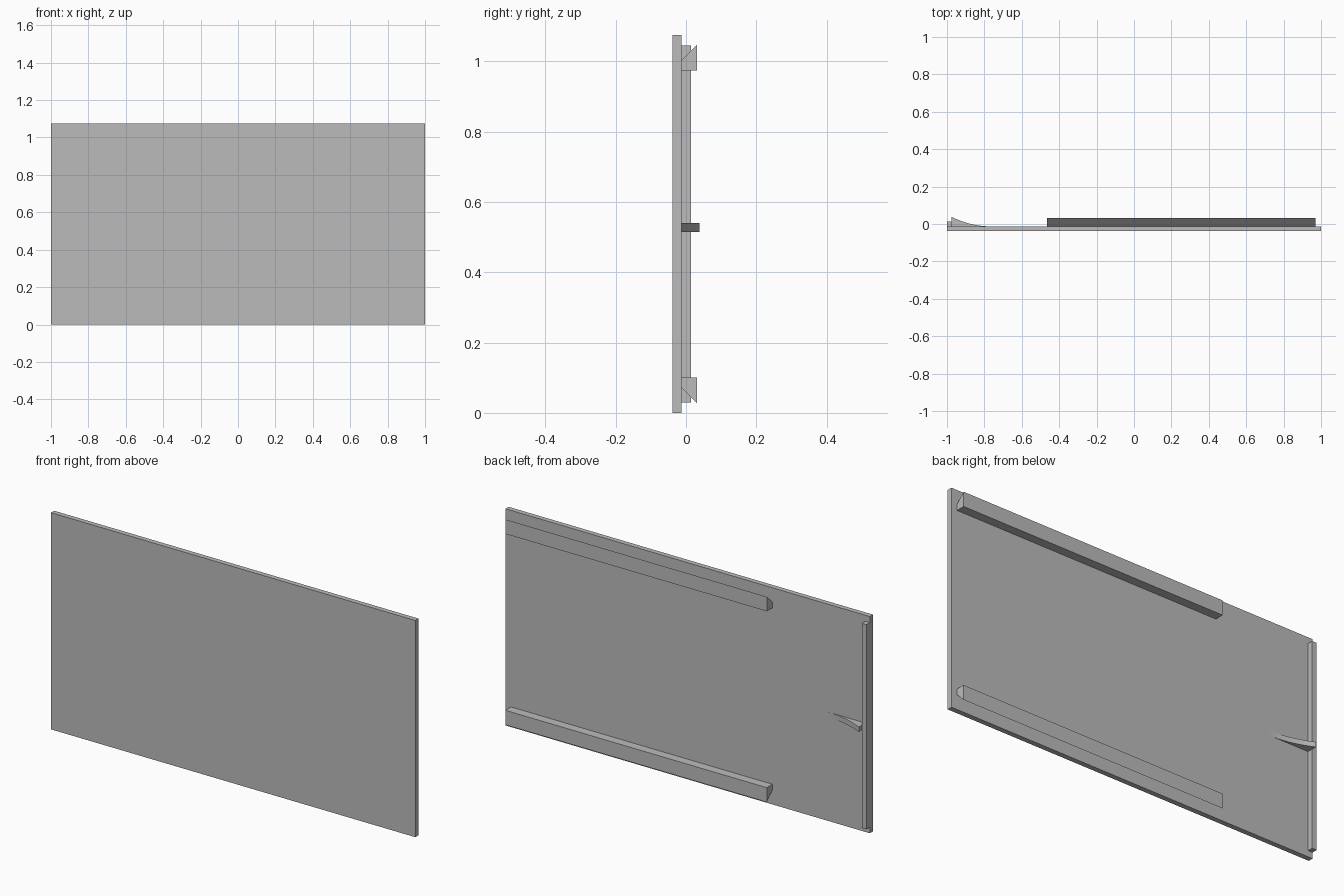
import bpy
import bmesh
from mathutils import Vector

cube = bpy.data.objects.get("Cube")
if cube:
    bpy.data.objects.remove(cube, do_unlink=True)

grey = bpy.data.materials.new("light_grey")
grey.use_nodes = True
colour = (0.5, 0.5, 0.5, 1)
grey.diffuse_color = colour
grey.node_tree.nodes["Principled BSDF"].inputs["Base Color"].default_value = colour

HEIGHT = 1.075
FRONT, BACK = -0.038, -0.013   # faces of the panel


def prism(name, profile, offset):
    """Extrude a closed profile of 3D points along an offset."""
    bm = bmesh.new()
    face = bm.faces.new([bm.verts.new(p) for p in profile])
    result = bmesh.ops.extrude_face_region(bm, geom=[face], use_keep_orig=True)
    moved = [g for g in result["geom"] if isinstance(g, bmesh.types.BMVert)]
    bmesh.ops.translate(bm, verts=moved, vec=Vector(offset))
    bmesh.ops.recalc_face_normals(bm, faces=bm.faces)
    mesh = bpy.data.meshes.new(name)
    bm.to_mesh(mesh)
    bm.free()
    mesh.materials.append(grey)
    obj = bpy.data.objects.new(name, mesh)
    bpy.context.collection.objects.link(obj)
    return obj


def box(name, x0, x1, y0, y1, z0, z1):
    base = [(x0, y0, z0), (x1, y0, z0), (x1, y1, z0), (x0, y1, z0)]
    return prism(name, base, (0, 0, z1 - z0))


# Flat panel and the upright lip along one end
box("panel", -1, 1, FRONT, BACK, 0, HEIGHT)
box("end_lip", -1, -0.975, BACK, 0.014, 0.03, HEIGHT - 0.03)

# Pair of rails with an undercut outer side
rail = [(BACK, 0.1), (0.031, 0.1), (0.031, 0.028), (BACK, 0.072)]
for name, flip in (("lower_rail", False), ("upper_rail", True)):
    profile = [(-0.465, y, HEIGHT - z if flip else z) for y, z in rail]
    prism(name, profile, (1.435, 0, 0))

# Thin catch with a concave ramp running down to the panel
start, length, rise, steps = -0.975, 0.21, 0.051, 12
ramp = [(start, BACK, 0.515)]
for i in range(steps + 1):
    t = i / steps
    ramp.append((start + length * t, BACK + rise * (1 - t) ** 2, 0.515))
catch = prism("catch_ramp", ramp, (0, 0, 0.025))

# Smooth the ramp while keeping its edges sharp
bpy.ops.object.select_all(action="DESELECT")
catch.select_set(True)
bpy.context.view_layer.objects.active = catch
bpy.ops.object.shade_smooth_by_angle()
